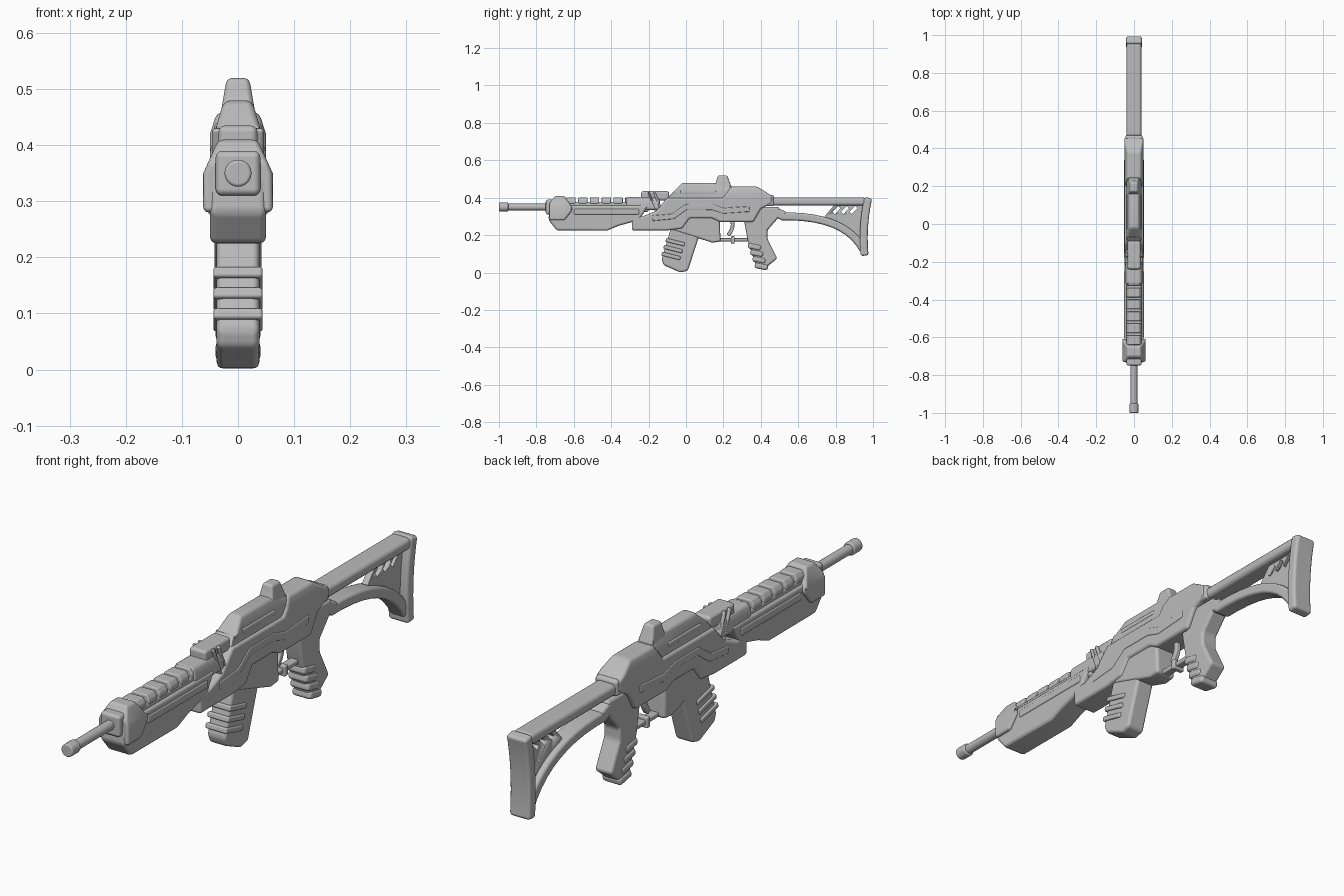
import bpy, bmesh, math
from mathutils import Vector

if "Cube" in bpy.data.objects:
    bpy.data.objects.remove(bpy.data.objects["Cube"], do_unlink=True)

shade = .5
grey = bpy.data.materials.new("mid grey")
grey.use_nodes = True
grey.diffuse_color = (shade, shade, shade, 1)
grey.node_tree.nodes["Principled BSDF"].inputs["Base Color"].default_value = grey.diffuse_color

# Reference heights and half widths shared by the parts
belly, bore, rail, spine = .225, .35, .4, .48
slim, narrow, wide = .02, .04, .05
soft, crisp = .012, .006


def finish(name, bm, bevel, cutters=()):
    """Turn a bmesh into a bevelled, smooth shaded object."""
    bmesh.ops.recalc_face_normals(bm, faces=bm.faces)
    mesh = bpy.data.meshes.new(name)
    bm.to_mesh(mesh)
    bm.free()
    mesh.materials.append(grey)
    part = bpy.data.objects.new(name, mesh)
    bpy.context.collection.objects.link(part)
    for cutter in cutters:
        cut = part.modifiers.new("cut", "BOOLEAN")
        cut.operation = "DIFFERENCE"
        cut.object = cutter
    bpy.ops.object.select_all(action="DESELECT")
    part.select_set(True)
    bpy.context.view_layer.objects.active = part
    bpy.ops.object.shade_smooth_by_angle(angle=math.radians(35))
    if bevel:
        edge = part.modifiers.new("soft edges", "BEVEL")
        edge.width = bevel
        edge.segments = 3
        edge.limit_method = "ANGLE"
        edge.angle_limit = math.radians(25)
        edge.harden_normals = True
    return part


def prism(name, profile, half, bevel=soft, crown=None, cutters=()):
    """Extrude a (y, z) side profile across x; crown = (height, half width at the top) tapers it."""
    bm = bmesh.new()
    face = bm.faces.new([bm.verts.new((-half, y, z)) for y, z in profile])
    extruded = bmesh.ops.extrude_face_region(bm, geom=[face], use_keep_orig=True)["geom"]
    moved = [item for item in extruded if isinstance(item, bmesh.types.BMVert)]
    bmesh.ops.translate(bm, verts=moved, vec=(half * 2, 0, 0))
    if crown:
        height, tip = crown
        bmesh.ops.bisect_plane(bm, geom=bm.verts[:] + bm.edges[:] + bm.faces[:],
                               plane_co=(0, 0, height), plane_no=(0, 0, 1))
        top = max(vert.co.z for vert in bm.verts)
        for vert in bm.verts:
            blend = max(0, (vert.co.z - height) / (top - height))
            vert.co.x *= 1 + blend * (tip / half - 1)
    return finish(name, bm, bevel, cutters)


def ribbon(path, thick):
    """Closed profile made by offsetting a path to both sides."""
    points = [Vector(point) for point in path]
    left, right = [], []
    for i, point in enumerate(points):
        along = points[min(i + 1, len(points) - 1)] - points[max(i - 1, 0)]
        offset = along.orthogonal().normalized() * thick / 2
        left.append(point + offset)
        right.append(point - offset)
    return left + right[::-1]


def bar(name, start, end, thick, half, bevel=soft, crown=None):
    """Straight bar in the side plane."""
    return prism(name, ribbon((start, end), thick), half, bevel, crown)


def arc(start, pull, end, steps=10):
    """Smooth curve from start to end, drawn towards pull."""
    a, b, c = Vector(start), Vector(pull), Vector(end)
    return [a.lerp(b, i / steps).lerp(b.lerp(c, i / steps), i / steps) for i in range(steps + 1)]


def tube(name, start, end, radius):
    """Round bar along y at bore height."""
    bm = bmesh.new()
    bmesh.ops.create_cone(bm, cap_ends=True, segments=24, radius1=radius, radius2=radius, depth=end - start)
    bmesh.ops.rotate(bm, verts=bm.verts, matrix=Vector((0, 0, 1)).rotation_difference(Vector((0, 1, 0))).to_matrix())
    bmesh.ops.translate(bm, verts=bm.verts, vec=(0, (start + end) / 2, bore))
    return finish(name, bm, crisp)


# Barrel and muzzle
tube("barrel", -.98, -.7, .018)
tube("muzzle", -1, -.95, .024)
bar("barrel_collar", (-.75, bore), (-.7, bore), .08, narrow)

# Handguard
prism("front_block", [(-.73, .28), (-.65, .28), (-.61, .33), (-.61, bore), (-.65, .41), (-.7, .41), (-.73, .37)],
      .062, crown=(bore, .035))
prism("handguard", [(-.735, .28), (-.69, belly), (-.42, belly), (-.36, .25), (-.25, .28), (-.2, .36), (-.73, .36)], wide)
bar("handguard_side_rib", (-.6, .325), (-.25, .325), .03, .054, crisp)

# Top rail with repeated teeth
bar("top_rail", (-.66, bore), (-.2, bore), .055, narrow)
for i in range(6):
    y = -.64 + i * .063
    bar("rail_tooth", (y, .385), (y + wide, .385), .035, narrow, crisp, (.385, .028))
bar("rail_rear_cap", (-.32, .37), (-.14, .37), .07, .045, crown=(.38, .035))
bar("rear_rail_block", (-.24, .41), (-.09, .41), wide, .035)
for y in (-.2, -.17):
    bar("rail_band", (y, .43), (y + wide, .3), soft, .046, crisp)

# Receiver
prism("receiver", [(-.29, belly), (-.1, belly), (-.02, .235), (.02, .29), (.14, .29), (.18, .27), (.36, .27),
                   (rail, .34), (.46, .37), (.46, .41), (.38, .46), (.24, .46), (.2, rail), (-.1, rail),
                   (-.16, .33), (-.23, .3), (-.29, .3)], wide, crown=(.42, .037))
sweep = [(-.18, .29), (-.07, .3), (0, bore), (.14, bore), (.2, .33), (.34, .34)]
prism("receiver_side_step", ribbon(sweep, .03), .053, .005)
prism("upper_spine", [(-.12, .38), (.26, .38), (.25, .46), (.15, spine), (-.02, spine), (-.07, .43)],
      narrow, crown=(.43, .025))
bar("spine_side_bar", (-.03, .43), (.16, .43), slim, .042, crisp)
prism("rear_sight", [(.14, .44), (.25, .44), (.235, spine), (.22, .52), (.17, .52), (.16, spine)],
      .032, crown=(.45, slim))

# Magazine well and magazine
prism("magazine_well", [(-.1, .235), (.03, .195), (.14, .16), (.185, .165), (.18, .29), (.14, .31), (0, .31)], .042)
prism("magazine", [(-.08, .24), (.085, .24), (.01, .01), (-.03, 0), (-.12, .04), (-.13, .07)], .038)
for i in range(3):
    y, z = -.108 - i * .011, .175 - i * .037
    bar("magazine_rib", (y, z), (y + .1, z - .025), slim, .044, crisp)

# Trigger and guard
prism("trigger", ribbon(arc((.245, .28), (.26, .24), (.225, .2)), slim), .01, .004)
bar("trigger_guard", (.16, .175), (.33, .175), .018, .016, .005)
bar("guard_catch", (.24, .175), (.26, .175), narrow, .024, .005)

# Pistol grip with finger swells
prism("grip", [(.31, .28), (.33, .17), (.38, .02), (.42, .02), (.488, .075), (.435, .18), (.435, belly),
               (.5, .3), (.5, bore), (.38, bore)], .035)
for i in range(4):
    y, z = .332 + i * soft, .145 - i * .035
    bar("finger_swell", (y, z), (y + .07, z - .014), .031, narrow)

# Stock tube, strut, butt and slotted web
bar("stock_tube", (rail, .38), (.96, .38), .044, narrow, .017)
bar("stock_collar", (.37, .385), (.47, .385), .06, .046)
bar("stock_strut_root", (.46, .33), (.53, .3), wide, .035)
prism("stock_strut", ribbon(arc((.5, .3), (.85, .31), (.95, .12)), .042), .034)
prism("butt_plate", ribbon(arc((.975, rail), (.94, .25), (.955, .09)), .042), .042)
slots = []
for i in range(3):
    y = .79 + i * .045
    slot = bar("slot_cutter", (y, .318), (y + .03, bore), .018, .1, 0)
    slot.hide_render = True
    slot.hide_set(True)
    slots.append(slot)
prism("stock_web", [(.74, .3), (.8, .37), (.95, .37), (.95, .16), (.8, .27)], soft, 0, cutters=slots)
